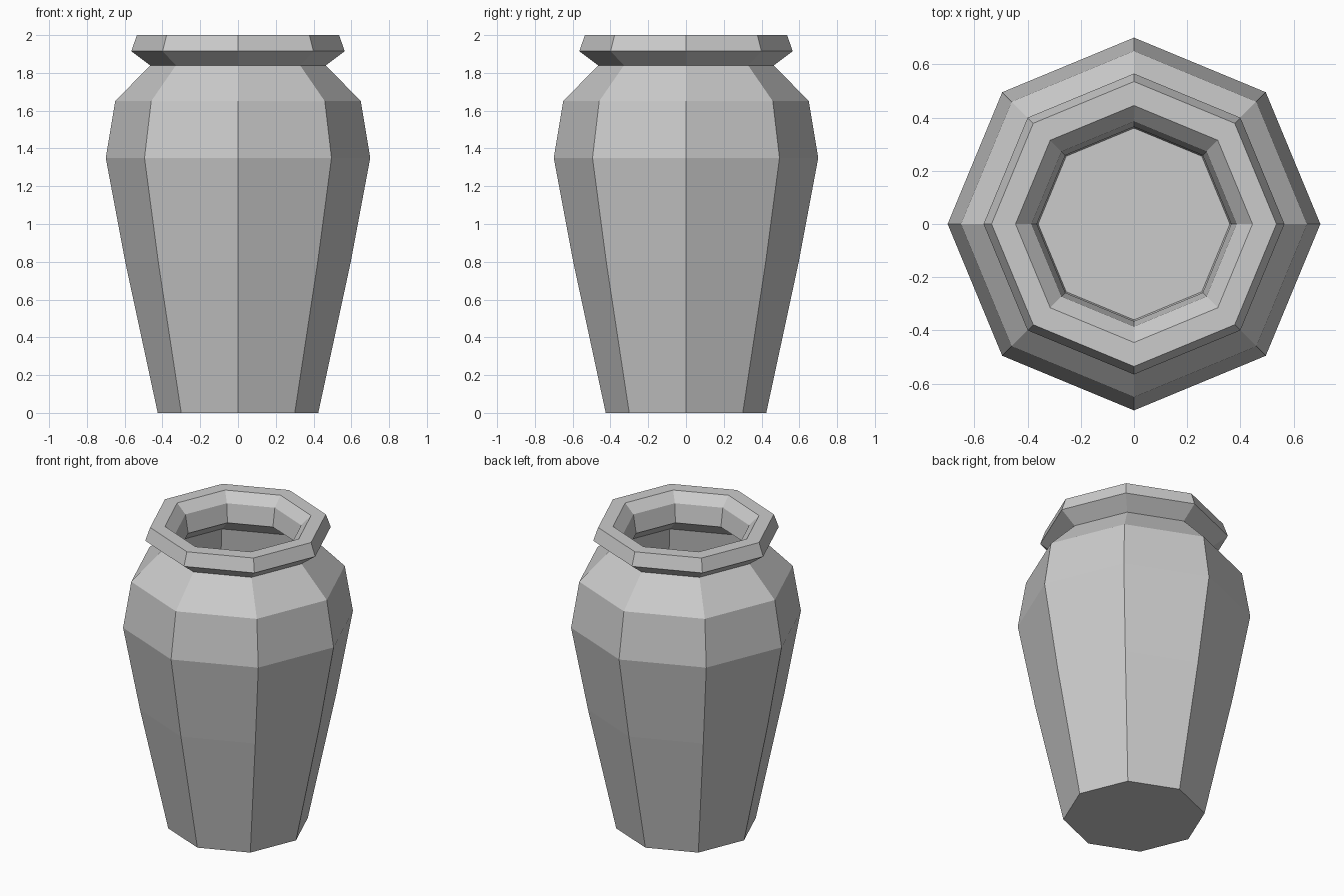
import bpy
import bmesh
from math import cos, sin, tau

cube = bpy.data.objects.get("Cube")
if cube:
    bpy.data.objects.remove(cube, do_unlink=True)

SIDES = 8

clay = bpy.data.materials.new("grey_clay")
clay.use_nodes = True
colour = (0.6, 0.6, 0.6, 1)
clay.diffuse_color = colour
clay.node_tree.nodes["Principled BSDF"].inputs["Base Color"].default_value = colour

# Cross-section as (radius, height), from the base up and over the lip to the inner floor
outside = [(0.425, 0), (0.597, 0.8), (0.70, 1.35), (0.65, 1.65), (0.465, 1.84)]
lip = [(0.565, 1.915), (0.535, 2.0), (0.445, 2.0), (0.385, 1.94), (0.365, 1.82)]
inside = [(0.56, 1.69), (0.61, 1.35), (0.51, 0.8), (0.36, 0.08)]


def lathe(name, profile):
    """Turn a profile into a closed faceted vessel with corners on the axes."""
    bm = bmesh.new()
    rings = [[bm.verts.new((r * cos(tau * i / SIDES), r * sin(tau * i / SIDES), z))
              for i in range(SIDES)] for r, z in profile]
    for low, high in zip(rings, rings[1:]):
        for i in range(SIDES):
            j = (i + 1) % SIDES
            bm.faces.new((low[i], low[j], high[j], high[i]))
    # Base and inner floor
    bm.faces.new(rings[0][::-1])
    bm.faces.new(rings[-1])
    bmesh.ops.recalc_face_normals(bm, faces=bm.faces)
    mesh = bpy.data.meshes.new(name)
    bm.to_mesh(mesh)
    bm.free()
    mesh.materials.append(clay)
    obj = bpy.data.objects.new(name, mesh)
    bpy.context.collection.objects.link(obj)
    return obj


lathe("vase", outside + lip + inside)
